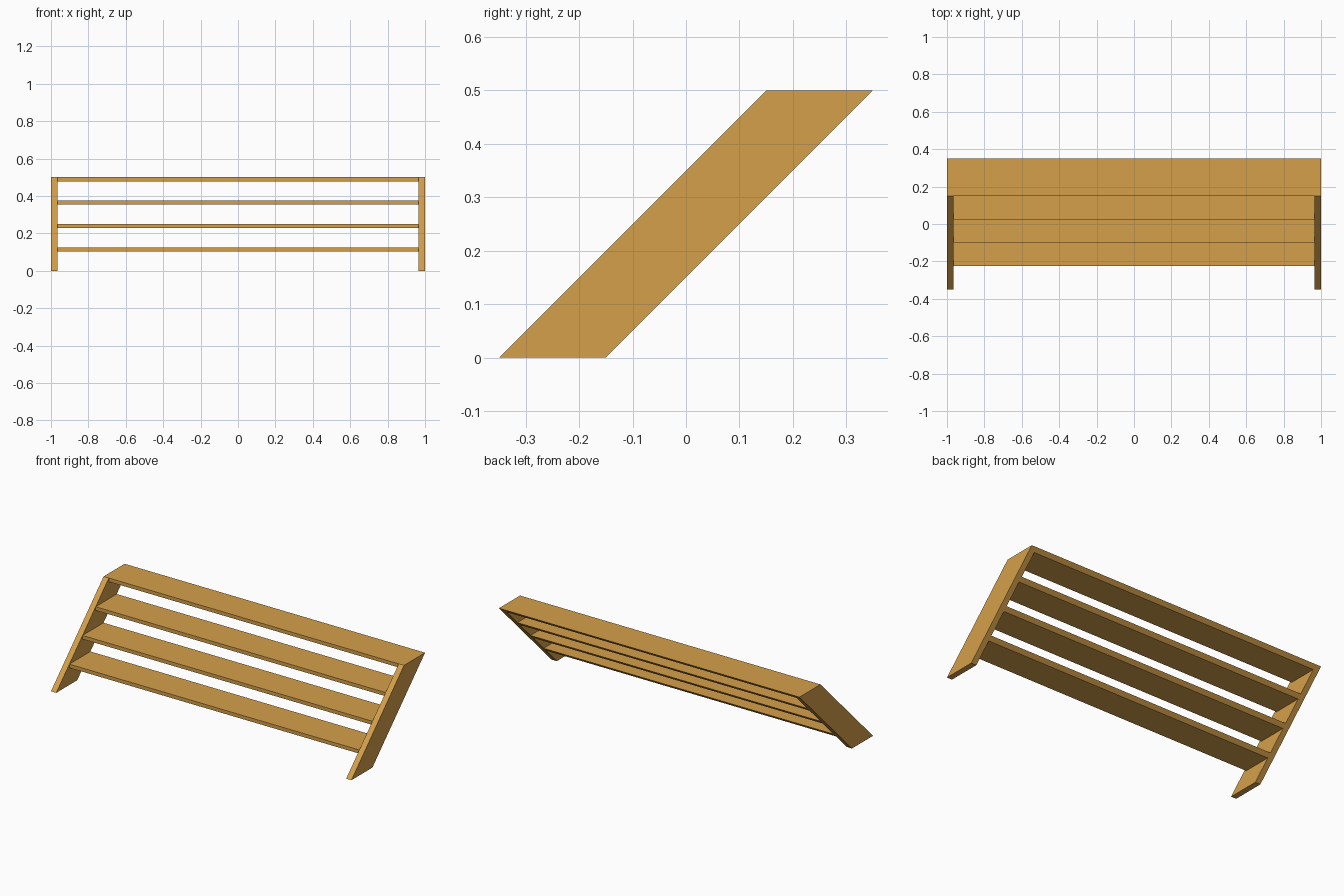
import bpy
import bmesh

cube = bpy.data.objects.get("Cube")
if cube:
    bpy.data.objects.remove(cube, do_unlink=True)

HEIGHT = 0.5
HALF_LENGTH = 1.0
SIDE = 0.035        # stringer thickness
TREAD = 0.022       # tread thickness
STEPS = 4

wood = bpy.data.materials.new("warm wood")
wood.use_nodes = True
colour = (0.66, 0.35, 0.07, 1)
wood.diffuse_color = colour
wood.node_tree.nodes["Principled BSDF"].inputs["Base Color"].default_value = colour


def front(z):
    """Front edge of the 45 degree stringer at height z."""
    return z - 0.35


def back(z):
    return z - 0.15


def extrude_profile(name, profile, x0, x1):
    """Solid with a (y, z) side profile running from x0 to x1."""
    bm = bmesh.new()
    face = bm.faces.new([bm.verts.new((x0, y, z)) for y, z in profile])
    moved = bmesh.ops.extrude_face_region(bm, geom=[face])["geom"]
    verts = [v for v in moved if isinstance(v, bmesh.types.BMVert)]
    bmesh.ops.translate(bm, verts=verts, vec=(x1 - x0, 0, 0))
    bmesh.ops.recalc_face_normals(bm, faces=bm.faces)
    mesh = bpy.data.meshes.new(name)
    bm.to_mesh(mesh)
    bm.free()
    mesh.materials.append(wood)
    obj = bpy.data.objects.new(name, mesh)
    bpy.context.collection.objects.link(obj)
    return obj


# Slanted side stringers
stringer = [(front(0), 0), (back(0), 0), (back(HEIGHT), HEIGHT), (front(HEIGHT), HEIGHT)]
inner = HALF_LENGTH - SIDE
extrude_profile("left_stringer", stringer, inner, HALF_LENGTH)
extrude_profile("right_stringer", stringer, -HALF_LENGTH, -inner)

# Treads: upright front edge, back edge cut flush with the stringers
for i in range(1, STEPS + 1):
    top = HEIGHT * i / STEPS
    low = top - TREAD
    tread = [(front(top), low), (back(low), low), (back(top), top), (front(top), top)]
    extrude_profile(f"tread_{i}", tread, -inner, inner)
